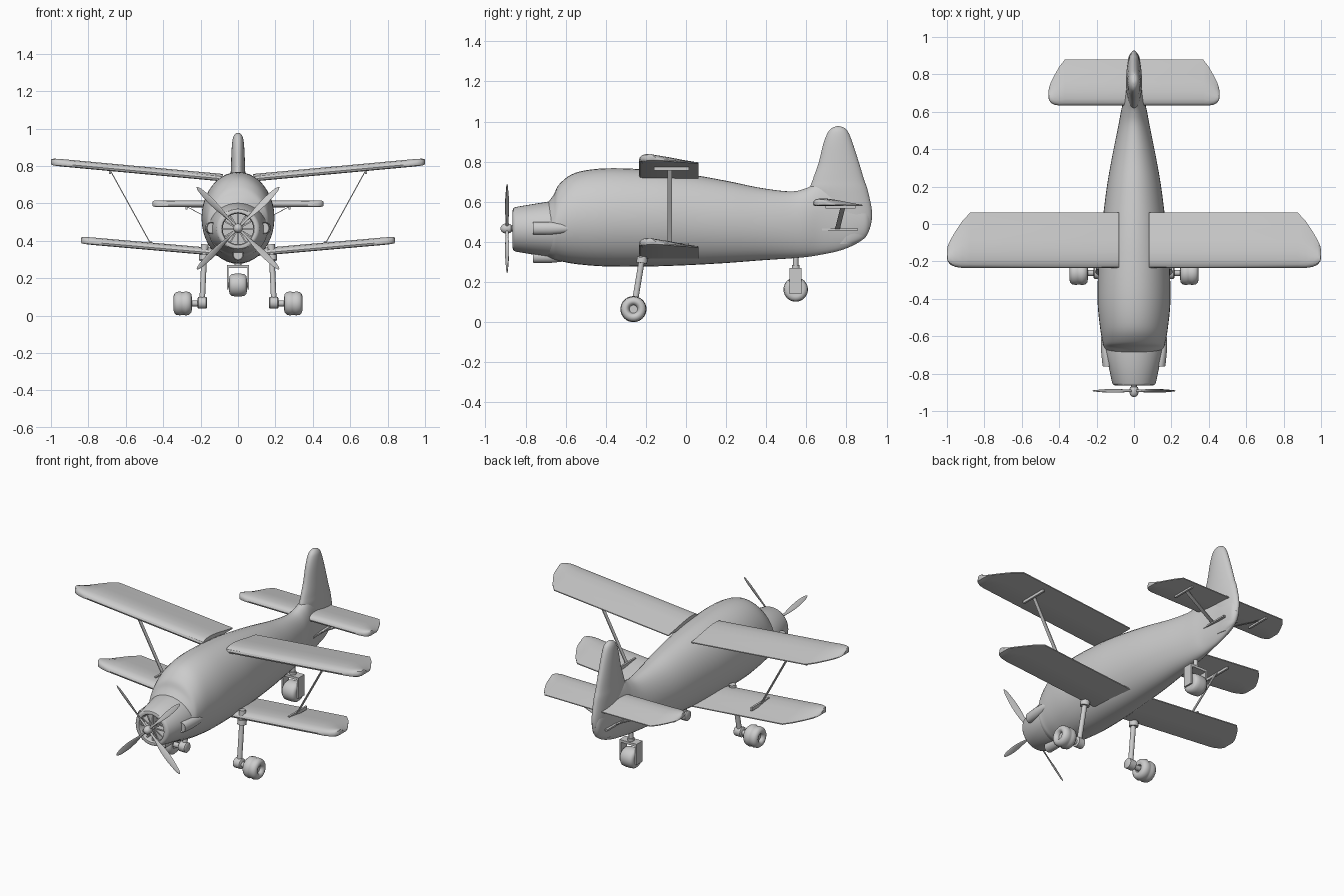
import bpy, bmesh, math
from mathutils import Vector

if "Cube" in bpy.data.objects:
    bpy.data.objects.remove(bpy.data.objects["Cube"])

TAU = 2 * math.pi


def build(name, bm, mirror=False, angle=40):
    bmesh.ops.recalc_face_normals(bm, faces=bm.faces)
    me = bpy.data.meshes.new(name)
    bm.to_mesh(me)
    bm.free()
    ob = bpy.data.objects.new(name, me)
    bpy.context.collection.objects.link(ob)
    bpy.ops.object.select_all(action='DESELECT')
    ob.select_set(True)
    bpy.context.view_layer.objects.active = ob
    bpy.ops.object.shade_smooth_by_angle(angle=math.radians(angle))
    if mirror:
        ob.modifiers.new("Mirror", 'MIRROR').use_mirror_merge = False
    return ob


def add_loft(bm, rings):
    vs = [[bm.verts.new(p) for p in r] for r in rings]
    n = len(vs[0])
    for a, b in zip(vs, vs[1:]):
        for i in range(n):
            j = (i + 1) % n
            bm.faces.new((a[i], a[j], b[j], b[i]))
    bm.faces.new(vs[0][::-1])
    bm.faces.new(vs[-1])


def loft(name, rings, mirror=False, angle=40):
    bm = bmesh.new()
    add_loft(bm, rings)
    return build(name, bm, mirror, angle)


def smooth(st, n=5):
    """Catmull-Rom interpolation of a list of stations."""
    out = []
    for i in range(len(st) - 1):
        p0, p1, p2, p3 = st[max(i - 1, 0)], st[i], st[i + 1], st[min(i + 2, len(st) - 1)]
        for k in range(n):
            t = k / n
            out.append(tuple(0.5 * (2 * b + (c - a) * t + (2 * a - 5 * b + 4 * c - d) * t * t
                                    + (3 * b - a - 3 * c + d) * t ** 3)
                             for a, b, c, d in zip(p0, p1, p2, p3)))
    return out + [st[-1]]


def section(y, zt, zb, hw, x=0, n=40):
    """Oval ring across the y axis."""
    zc, h = (zt + zb) / 2, (zt - zb) / 2
    return [(x + hw * math.cos(TAU * i / n), y, zc + h * math.sin(TAU * i / n)) for i in range(n)]


def lathe_x(name, prof, y, z, mirror=False, n=32):
    return loft(name, [[(x, y + r * math.cos(TAU * i / n), z + r * math.sin(TAU * i / n))
                        for i in range(n)] for x, r in prof], mirror)


def tube(name, p, q, r, r2=None, mirror=False, n=20):
    p, q = Vector(p), Vector(q)
    a = (q - p).normalized()
    u = a.orthogonal().normalized()
    w = a.cross(u)
    return loft(name, [[c + s * (u * math.cos(TAU * i / n) + w * math.sin(TAU * i / n))
                        for i in range(n)] for c, s in ((p, r), (q, r2 or r))], mirror)


def beam(name, p, q, wx, wy, mirror=True):
    """Rectangular bar between two points, half widths in x and y."""
    return loft(name, [[(c[0] + sx * wx, c[1] + sy * wy, c[2])
                        for sx, sy in ((-1, -1), (1, -1), (1, 1), (-1, 1))] for c in (p, q)], mirror)


def wing(name, root, tip, y0, y1, z0, z1, t, d=0.125):
    """Flat-bottomed aerofoil panel with a raked, rounded tip."""
    foil = [(0, .35), (.015, .65), (.06, .88), (.15, 1), (.3, 1), (.5, .8), (.75, .45),
            (1, .15), (1, 0), (.5, 0), (.06, 0), (.015, .1)]
    c, rings = y1 - y0, []
    for x, a, b, s in ((root, 0, 1, 1), (tip - d, 0, 1, 1), (tip - .65 * d, 0, .84, 1),
                       (tip - .35 * d, .02, .65, .98), (tip - .14 * d, .06, .5, .92),
                       (tip - .03 * d, .12, .39, .8), (tip, .17, .32, .5)):
        z = z0 + (z1 - z0) * (x - root) / (tip - root) + t * (1 - s) / 2
        rings.append([(x, y0 + c * (a + (b - a) * u), z + t * s * v) for u, v in foil])
    return loft(name, rings, True, 35)


# Fuselage and tail fin
loft("fuselage", [section(*s) for s in smooth([
    (-.69, .595, .325, .14), (-.66, .635, .312, .16), (-.63, .69, .305, .168), (-.55, .745, .29, .182),
    (-.4, .767, .278, .195), (-.18, .76, .278, .188), (0, .74, .284, .17), (.2, .705, .295, .145),
    (.37, .67, .308, .115), (.52, .652, .318, .085), (.6, .668, .325, .07), (.67, .70, .336, .055),
    (.76, .69, .355, .043), (.84, .64, .386, .037), (.895, .59, .425, .028), (.918, .55, .47, .012)])])
loft("tail_fin", [[((hw * math.cos(TAU * i / 32)), (y0 + y1) / 2 + (y1 - y0) / 2 * math.sin(TAU * i / 32), z)
                   for i in range(32)] for z, y0, y1, hw in smooth([
    (.39, .72, .84, .026), (.43, .70, .90, .032), (.53, .67, .928, .038), (.65, .62, .908, .043),
    (.71, .632, .888, .041), (.79, .66, .864, .038), (.89, .685, .832, .034),
    (.945, .707, .81, .028), (.968, .728, .79, .018), (.977, .75, .765, .006)])])

# Engine cowl with open, recessed front and cooling vanes
loft("engine_cowl", [section(y, .463 + rz, .463 - rz, rx) for y, rz, rx in (
    (-.81, .01, .01), (-.81, .082, .082), (-.852, .082, .082), (-.862, .087, .087), (-.864, .096, .098),
    (-.86, .106, .11), (-.85, .111, .117), (-.75, .128, .138), (-.66, .142, .158), (-.6, .14, .15))])
bm = bmesh.new()
for k in range(12):
    a = TAU * k / 12
    r, s = Vector((math.cos(a), 0, math.sin(a))), Vector((-math.sin(a), 0, math.cos(a)))
    add_loft(bm, [[Vector((0, y, .463)) + r * d + s * w for w, y in
                   ((-.004, -.848), (.004, -.848), (.004, -.81), (-.004, -.81))] for d in (.015, .085)])
build("cowl_vanes", bm)

# Propeller: spinner, shaft and four twisted blades
HZ, PY = .467, -.892
loft("spinner", [section(y, HZ + r, HZ - r, r, n=24) for y, r in (
    (-.925, .004), (-.921, .014), (-.913, .021), (-.9, .025), (-.885, .025), (-.872, .02), (-.87, .015), (-.81, .015))])
bm = bmesh.new()
for k in range(4):
    a = TAU * (k + .5) / 4
    r, s = Vector((math.cos(a), 0, math.sin(a))), Vector((-math.sin(a), 0, math.cos(a)))
    rings = []
    for d, w, t, tw in smooth([(.01, .008, .007, 60), (.07, .008, .006, 50), (.13, .016, .004, 38),
                               (.2, .019, .003, 28), (.27, .014, .002, 20), (.3, .008, .002, 18),
                               (.311, .002, .001, 18)], 3):
        ct, sn = math.cos(math.radians(tw)), math.sin(math.radians(tw))
        cv = s * ct + Vector((0, sn, 0))
        tv = Vector((0, ct, 0)) - s * sn
        rings.append([Vector((0, PY, HZ)) + r * d + cv * w * math.cos(TAU * i / 12)
                      + tv * t * math.sin(TAU * i / 12) for i in range(12)])
    add_loft(bm, rings)
build("propeller_blades", bm)

# Side exhausts and belly scoop, blunt in front and tapering back
duct = ((-.755, .85), (-.762, .95), (-.755, 1), (-.68, 1), (-.62, .8), (-.565, .3))
loft("side_exhausts", [section(y, .468 + .032 * s, .468 - .032 * s, .026 * s, x=.142 + .02 * (y + .76) / .2, n=20)
                       for y, s in duct], True)
loft("belly_scoop", [section(y, .327 + .032 * s, .327 - .032 * s, .03 * s, n=20) for y, s in duct])

# Wings and tailplane
wing("upper_wing", .08, 1.0, -.235, .062, .717, .802, .04)
wing("lower_wing", .05, .84, -.235, .062, .314, .383, .04)
wing("tailplane", .02, .457, .633, .88, .578, .58, .036, .088)

# Wing struts with end bars
beam("wing_strut", (.685, -.08, .78), (.465, -.08, .38), .003, .011)
beam("strut_upper_bar", (.685, -.072, .757), (.685, -.072, .778), .006, .088)
beam("strut_lower_bar", (.465, -.072, .375), (.465, -.072, .396), .006, .088)
# Tailplane struts
beam("tail_strut", (.28, .785, .585), (.05, .755, .465), .004, .012)
beam("tail_strut_upper_bar", (.275, .77, .568), (.275, .77, .582), .006, .075)
beam("tail_strut_lower_bar", (.045, .768, .457), (.045, .768, .467), .008, .09)

# Main landing gear
tube("gear_mount", (.178, -.21, .38), (.181, -.215, .315), .02, mirror=True)
tube("gear_collar", (.181, -.217, .323), (.182, -.221, .295), .027, mirror=True)
tube("gear_leg", (.181, -.22, .31), (.192, -.26, .07), .015, mirror=True)
lathe_x("axle_block", [(.166, .026), (.17, .031), (.212, .031), (.216, .026)], -.262, .068, True)
tube("axle", (.21, -.262, .065), (.27, -.262, .065), .016, mirror=True)
lathe_x("main_wheel", [(.265, .018), (.252, .024), (.247, .036), (.25, .05), (.26, .06), (.28, .065), (.29, .061),
                       (.3, .061), (.31, .064), (.33, .061), (.34, .052), (.344, .04), (.34, .029), (.328, .021), (.322, .02)],
        -.262, .065, True)

# Tail wheel with fork
TY = .547
tube("tail_leg", (0, TY, .34), (0, TY, .26), .013)
tube("tail_leg_collar", (0, TY, .285), (0, TY, .27), .02)
beam("fork_bridge", (0, TY, .254), (0, TY, .27), .06, .03, False)
beam("fork_plate", (.055, TY, .14), (.055, TY, .268), .005, .03)
tube("tail_axle", (-.056, TY, .163), (.056, TY, .163), .014)
lathe_x("tail_wheel", [(-.042, .018), (-.047, .035), (-.044, .049), (-.034, .058), (-.015, .061),
                       (.015, .061), (.034, .058), (.044, .049), (.047, .035), (.042, .018)], TY, .163)
